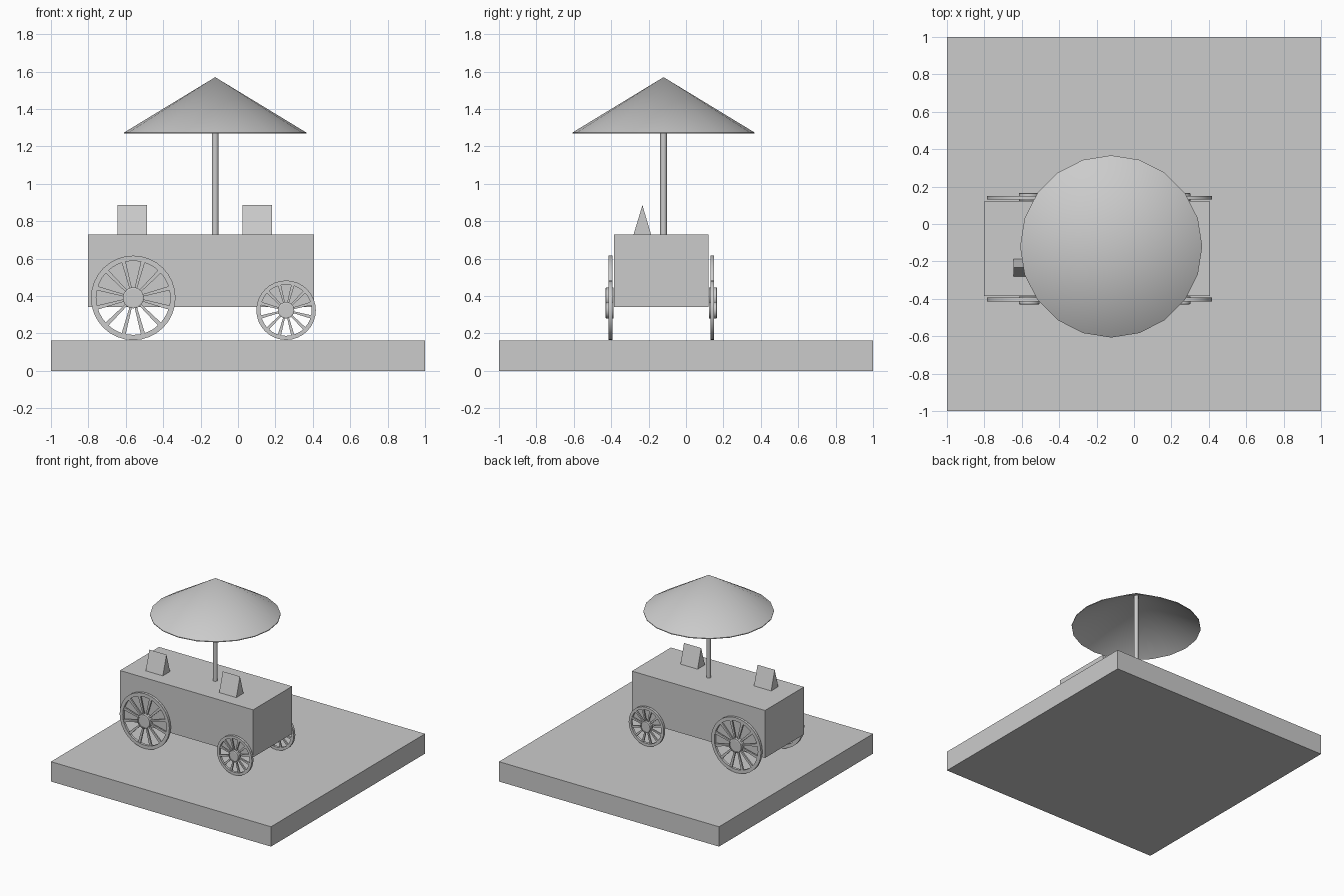
import bpy, bmesh, math
from mathutils import Matrix, Vector

cube = bpy.data.objects.get("Cube")
if cube:
    bpy.data.objects.remove(cube, do_unlink=True)

grey = bpy.data.materials.new("plain grey")
grey.use_nodes = True
colour = (0.6, 0.6, 0.6, 1)
grey.diffuse_color = colour
grey.node_tree.nodes["Principled BSDF"].inputs["Base Color"].default_value = colour

MID_Y = -0.132          # centre line of the cart
POLE = (-0.122, -0.12)  # parasol position


def finish(name, bm, smooth=False):
    bmesh.ops.recalc_face_normals(bm, faces=bm.faces)
    mesh = bpy.data.meshes.new(name)
    bm.to_mesh(mesh)
    bm.free()
    mesh.materials.append(grey)
    obj = bpy.data.objects.new(name, mesh)
    bpy.context.collection.objects.link(obj)
    if smooth:
        bpy.ops.object.select_all(action="DESELECT")
        obj.select_set(True)
        bpy.context.view_layer.objects.active = obj
        bpy.ops.object.shade_smooth_by_angle(angle=math.radians(35))
    return obj


def box(name, x, y, z):
    bm = bmesh.new()
    size = Matrix.Diagonal((x[1] - x[0], y[1] - y[0], z[1] - z[0], 1))
    centre = Matrix.Translation([sum(r) / 2 for r in (x, y, z)])
    bmesh.ops.create_cube(bm, size=1, matrix=centre @ size)
    return finish(name, bm)


def extrude_profile(bm, points, offset):
    face = bm.faces.new([bm.verts.new(p) for p in points])
    new = bmesh.ops.extrude_face_region(bm, geom=[face])["geom"]
    bmesh.ops.translate(bm, vec=offset, verts=[v for v in new if isinstance(v, bmesh.types.BMVert)])


def lathe(bm, profile, steps, closed):
    # Revolve (radius, height) points about the z axis
    rings = []
    for i in range(steps):
        a = math.tau * i / steps
        rings.append([bm.verts.new((r * math.cos(a), r * math.sin(a), h)) for r, h in profile])
    n = len(profile)
    for i, ring in enumerate(rings):
        after = rings[(i + 1) % steps]
        for j in range(n if closed else n - 1):
            k = (j + 1) % n
            bm.faces.new((ring[j], after[j], after[k], ring[k]))
    bmesh.ops.remove_doubles(bm, verts=bm.verts, dist=1e-5)


def wheel(name, x, z, radius, rim, hub, side):
    bm = bmesh.new()
    inner = radius - rim
    # Rim and stepped hub
    lathe(bm, [(inner, 0), (radius, 0), (radius, 0.02), (inner, 0.02)], 32, True)
    lathe(bm, [(0, -0.006), (hub, -0.006), (hub, 0.034), (hub * 0.85, 0.036),
               (hub * 0.85, 0.03), (0, 0.03)], 24, False)
    # Tapered spokes
    for i in range(12):
        turn = Matrix.Rotation(math.tau * (i + 0.5) / 12, 3, "Z")
        near, far = rim * 0.22, rim * 0.4
        start, end = hub * 0.9, inner + rim * 0.2
        shape = [(start, -near), (end, -far), (end, far), (start, near)]
        extrude_profile(bm, [turn @ Vector((a, b, 0.004)) for a, b in shape], (0, 0, 0.012))
    # Stand the disc upright, facing away from the cart
    bm.transform(Matrix.Translation((x, MID_Y + side * 0.262, z))
                 @ Matrix.Rotation(-side * math.pi / 2, 4, "X"))
    finish(name, bm, True)


# Ground slab and cart body
box("ground_slab", (-1, 1), (-1, 1), (0, 0.163))
box("cart_body", (-0.803, 0.407), (-0.385, 0.121), (0.34, 0.73))

# Wheels on both sides
for side, label in ((-1, "front"), (1, "back")):
    wheel(label + "_large_wheel", -0.56, 0.39, 0.226, 0.028, 0.056, side)
    wheel(label + "_small_wheel", 0.257, 0.324, 0.159, 0.022, 0.044, side)

# Folded cards on the counter
for label, x in (("right_card", -0.643), ("left_card", 0.025)):
    bm = bmesh.new()
    extrude_profile(bm, [(x, -0.28, 0.73), (x, -0.187, 0.73), (x, -0.233, 0.886)], (0.156, 0, 0))
    finish(label, bm)

# Parasol pole
bm = bmesh.new()
bmesh.ops.create_cone(bm, cap_ends=True, segments=16, radius1=0.018, radius2=0.018, depth=0.83,
                      matrix=Matrix.Translation((*POLE, 1.135)))
finish("parasol_pole", bm, True)

# Parasol canopy, a thin hollow cone
bm = bmesh.new()
lathe(bm, [(0, 1.57), (0.487, 1.274), (0.487, 1.268), (0, 1.558)], 20, False)
bmesh.ops.translate(bm, vec=(*POLE, 0), verts=bm.verts)
finish("parasol_canopy", bm, True)
